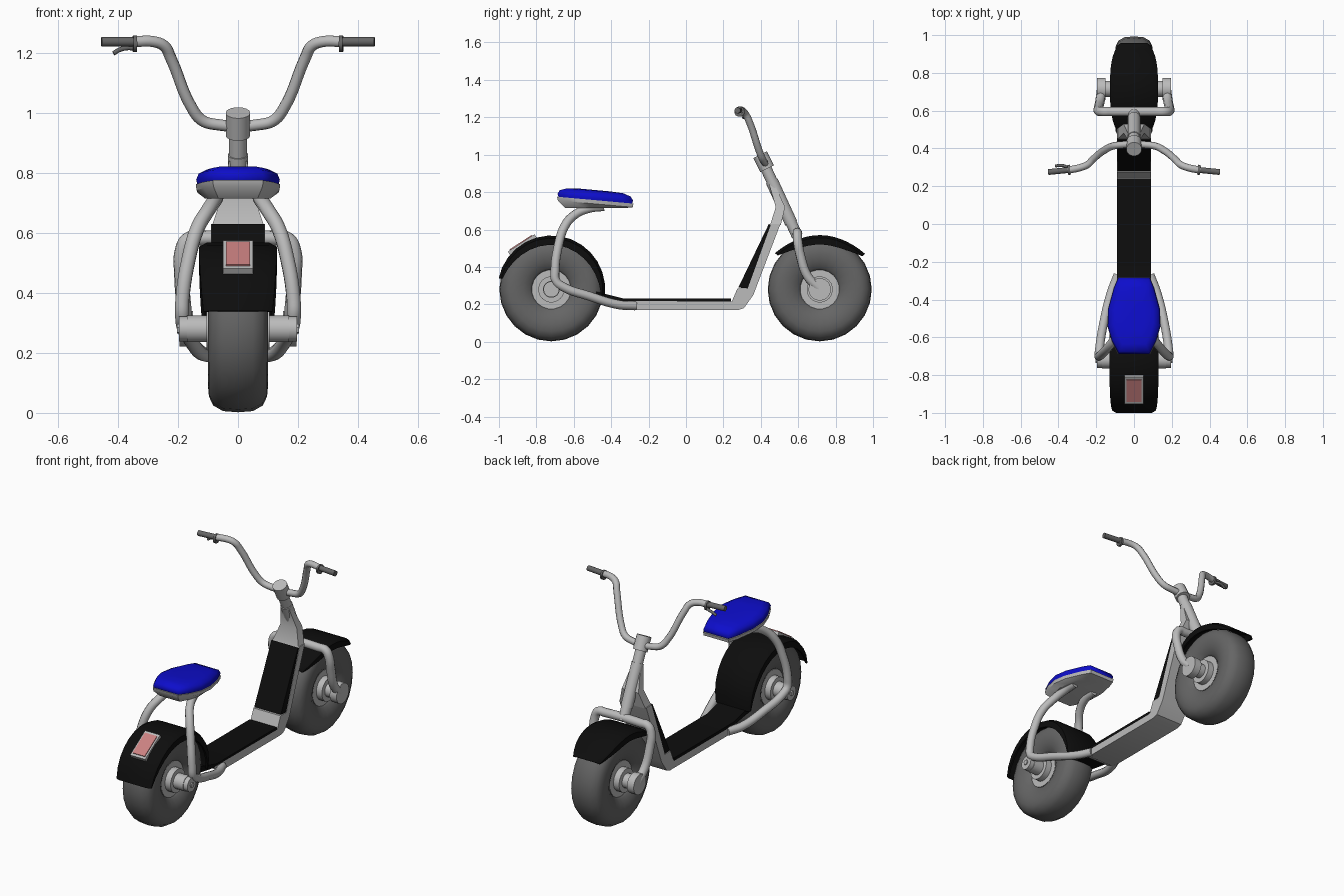
import bpy, bmesh, math
from mathutils import Vector

if "Cube" in bpy.data.objects:
    bpy.data.objects.remove(bpy.data.objects["Cube"])


def material(name, r, g, b):
    m = bpy.data.materials.new(name)
    m.use_nodes = True
    m.diffuse_color = (r, g, b, 1)
    m.node_tree.nodes["Principled BSDF"].inputs["Base Color"].default_value = (r, g, b, 1)
    return m


METAL = material("silver metal", .5, .5, .5)
RUBBER = material("grey rubber", .13, .13, .13)
BLACK = material("black plastic", .004, .004, .004)
BLUE = material("blue cushion", .004, .004, .6)
RED = material("pale red lens", .6, .22, .22)


def finish(name, mesh, mat, angle=35):
    mesh.materials.clear()
    mesh.materials.append(mat)
    mesh.shade_smooth()
    mesh.set_sharp_from_angle(angle=math.radians(angle))
    ob = bpy.data.objects.new(name, mesh)
    bpy.context.collection.objects.link(ob)
    return ob


def loft(name, rings, mat, loop=False, angle=35):
    """Skin a list of closed rings; cap the ends unless the rings form a loop."""
    bm = bmesh.new()
    vs = [[bm.verts.new(p) for p in ring] for ring in rings]
    n = len(vs[0])
    pairs = list(zip(vs, vs[1:])) + ([(vs[-1], vs[0])] if loop else [])
    for a, b in pairs:
        for i in range(n):
            j = (i + 1) % n
            bm.faces.new((a[i], a[j], b[j], b[i]))
    if not loop:
        bm.faces.new(vs[0])
        bm.faces.new(vs[-1])
    bmesh.ops.recalc_face_normals(bm, faces=bm.faces)
    me = bpy.data.meshes.new(name)
    bm.to_mesh(me)
    bm.free()
    return finish(name, me, mat, angle)


def prism(name, profile, half, mat):
    """Side profile (y, z) extruded across x."""
    return loft(name, [[(x, y, z) for y, z in profile] for x in (-half, half)], mat)


def rod(name, a, b, r, mat, sides=20, r2=None):
    a, b = Vector(a), Vector(b)
    d = (b - a).normalized()
    u = d.orthogonal().normalized()
    v = d.cross(u)
    turn = [2 * math.pi * i / sides for i in range(sides)]
    return loft(name, [[c + (u * math.cos(t) + v * math.sin(t)) * k for t in turn]
                       for c, k in ((a, r), (b, r2 or r))], mat)


def tube(name, points, r, mat):
    """Round tube that passes smoothly through the points."""
    cu = bpy.data.curves.new(name + "_path", 'CURVE')
    cu.dimensions = '3D'
    cu.bevel_depth, cu.bevel_resolution = r, 3
    cu.resolution_u, cu.use_fill_caps = 5, True
    sp = cu.splines.new('BEZIER')
    sp.bezier_points.add(len(points) - 1)
    for bp, p in zip(sp.bezier_points, points):
        bp.co = p
        bp.handle_left_type = bp.handle_right_type = 'AUTO'
    ob = bpy.data.objects.new(name + "_path", cu)
    bpy.context.collection.objects.link(ob)
    me = bpy.data.meshes.new_from_object(ob.evaluated_get(bpy.context.evaluated_depsgraph_get()))
    bpy.data.objects.remove(ob)
    return finish(name, me, mat, 50)


def flip(points):
    return [(-x, y, z) for x, y, z in points]


AXLE_Z, REAR_Y, FRONT_Y = .28, -.72, .715


# Wheels: revolved tyre, dished rim and hub
def wheel(side, cy, hub_r):
    half = [(.06, .1), (.075, .115), (.093, .15), (.1, .19), (.097, .225), (.083, .255), (.05, .274)]
    prof = half + [(0, .278)] + [(-x, r) for x, r in reversed(half)]
    seg = 24
    rings = [[(x, cy + r * math.cos(t), AXLE_Z + r * math.sin(t)) for x, r in prof]
             for t in (2 * math.pi * i / seg for i in range(seg))]
    loft(side + "_tyre", rings, RUBBER, True, 50)
    for name, x, r in (("rim", .068, .105), ("hub_flange", .105, .07), ("axle", .17, hub_r)):
        rod(side + "_" + name, (-x, cy, AXLE_Z), (x, cy, AXLE_Z), r, METAL)


wheel("rear", REAR_Y, .045)
wheel("front", FRONT_Y, .042)


# Mudguards: channel section swept round the wheel
def mudguard(name, cy, start, end, radius, flare, width, taper, depth):
    rings, steps = [], 14
    for i in range(steps + 1):
        t = i / steps
        e = abs(2 * t - 1)
        a = math.radians(start + (end - start) * t)
        r = radius + flare * e ** 3
        w = width - taper * e ** 3
        d = depth * (1 - .6 * e ** 3)
        right = [(w * .8, r), (w, r - .014), (w, r - d), (w - .012, r - d), (w - .014, r - .018), (w * .78, r - .006)]
        sec = right + [(-x, q) for x, q in reversed(right)]
        rings.append([(x, cy + q * math.cos(a), AXLE_Z + q * math.sin(a)) for x, q in sec])
    loft(name, rings, BLACK)


mudguard("rear_mudguard", REAR_Y, 168, -6, .288, 0, .13, .015, .05)
mudguard("front_mudguard", FRONT_Y, 141, 38, .29, .018, .127, .04, .05)

# Tail light lying on the rear mudguard
out = Vector((0, math.cos(math.radians(123)), math.sin(math.radians(123))))
along = Vector((0, out.z, -out.y))
centre = Vector((0, REAR_Y, AXLE_Z))


def plate(name, w, h, low, high, mat):
    corners = ((-w, -h), (w, -h), (w, h), (-w, h))
    loft(name, [[centre + out * k + along * v + Vector((u, 0, 0)) for u, v in corners]
                for k in (low, high)], mat)


plate("tail_light_frame", .05, .085, .265, .296, METAL)
plate("tail_light_lens", .04, .07, .295, .301, RED)

# Deck, column and their black coverings
prism("deck_frame", [(-.35, .205), (-.29, .17), (.28, .17), (.31, .18), (.36, .25), (.505, .63), (.455, .63),
                     (.33, .285), (.275, .285), (.245, .215), (-.35, .218)], .09, METAL)
prism("deck_mat", [(-.48, .235), (-.34, .212), (.24, .212), (.24, .23), (-.33, .23), (-.48, .268)], .09, BLACK)
prism("column_panel", [(.28, .29), (.333, .285), (.465, .615), (.443, .63)], .088, BLACK)


def slab(z, y0, y1, w):
    return [(-w, y0, z), (w, y0, z), (w, y1, z), (-w, y1, z)]


loft("column_neck", [slab(.625, .45, .507, .086), slab(.72, .48, .53, .055), slab(.84, .445, .475, .03)], METAL)

# Steering stem and bar clamp
rod("steering_stem", (0, .595, .565), (0, .41, .965), .03, METAL)
rod("head_collar", (0, .562, .635), (0, .458, .86), .034, METAL)
rod("bar_clamp", (0, .434, .925), (0, .396, 1.0), .041, METAL)

# Front fork: one bent tube over the wheel
leg = [(.172, .71, .285), (.18, .65, .35), (.188, .612, .46), (.186, .597, .54), (.165, .595, .578), (.12, .595, .582)]
tube("front_fork", leg + flip(reversed(leg)), .025, METAL)

# Handlebar
bar = [(.08, .418, .962), (.12, .41, .975), (.15, .395, 1.01), (.225, .335, 1.185),
       (.245, .315, 1.222), (.28, .30, 1.237), (.35, .285, 1.237)]
tube("handlebar", flip(reversed(bar)) + bar, .019, METAL)

# Mirrored parts: grips, rear frame tubes, dropouts, axle caps
seat_leg = [(.07, -.44, .722), (.075, -.52, .712), (.1, -.6, .675), (.135, -.65, .615),
            (.165, -.683, .51), (.185, -.7, .38), (.186, -.695, .325), (.183, -.66, .295),
            (.16, -.52, .245), (.12, -.36, .198), (.085, -.27, .192)]
for s, side in ((1, "left"), (-1, "right")):
    rod(side + "_grip", (s * .345, .286, 1.237), (s * .455, .275, 1.237), .016, RUBBER, 12)
    rod(side + "_grip_collar", (s * .338, .287, 1.23), (s * .35, .286, 1.23), .028, RUBBER, 12)
    tube(side + "_rear_frame_tube", seat_leg if s > 0 else flip(seat_leg), .024, METAL)
    rod(side + "_dropout", (s * .165, REAR_Y, AXLE_Z), (s * .197, REAR_Y, AXLE_Z), .042, METAL)
    rod(side + "_axle_nut", (s * .19, REAR_Y, AXLE_Z), (s * .203, REAR_Y, AXLE_Z), .016, METAL, 6)
    rod(side + "_front_axle_cap", (s * .15, FRONT_Y, AXLE_Z), (s * .195, FRONT_Y, AXLE_Z), .06, METAL)
tube("brake_lever", [(-.345, .295, 1.215), (-.37, .308, 1.216), (-.395, .31, 1.21), (-.415, .307, 1.198)], .008, RUBBER)

# Seat: one outline stacked at several scales, leaning forward
edge = [(.082, -.285), (.105, -.34), (.135, -.45), (.138, -.54), (.115, -.62), (.082, -.685)]
outline = edge + [(-x, y) for x, y in reversed(edge)]


def seat_ring(k, z, lean=.09):
    return [(x * k, -.485 + (y + .485) * k, z - lean * (y + .485) * k) for x, y in outline]


loft("seat_base", [seat_ring(.8, .715, .0), seat_ring(1.0, .737), seat_ring(1.02, .757)], METAL)
loft("seat_cushion", [seat_ring(.98, .755), seat_ring(1.01, .772), seat_ring(.95, .793),
                      seat_ring(.75, .807), seat_ring(.4, .811)], BLUE, angle=60)
